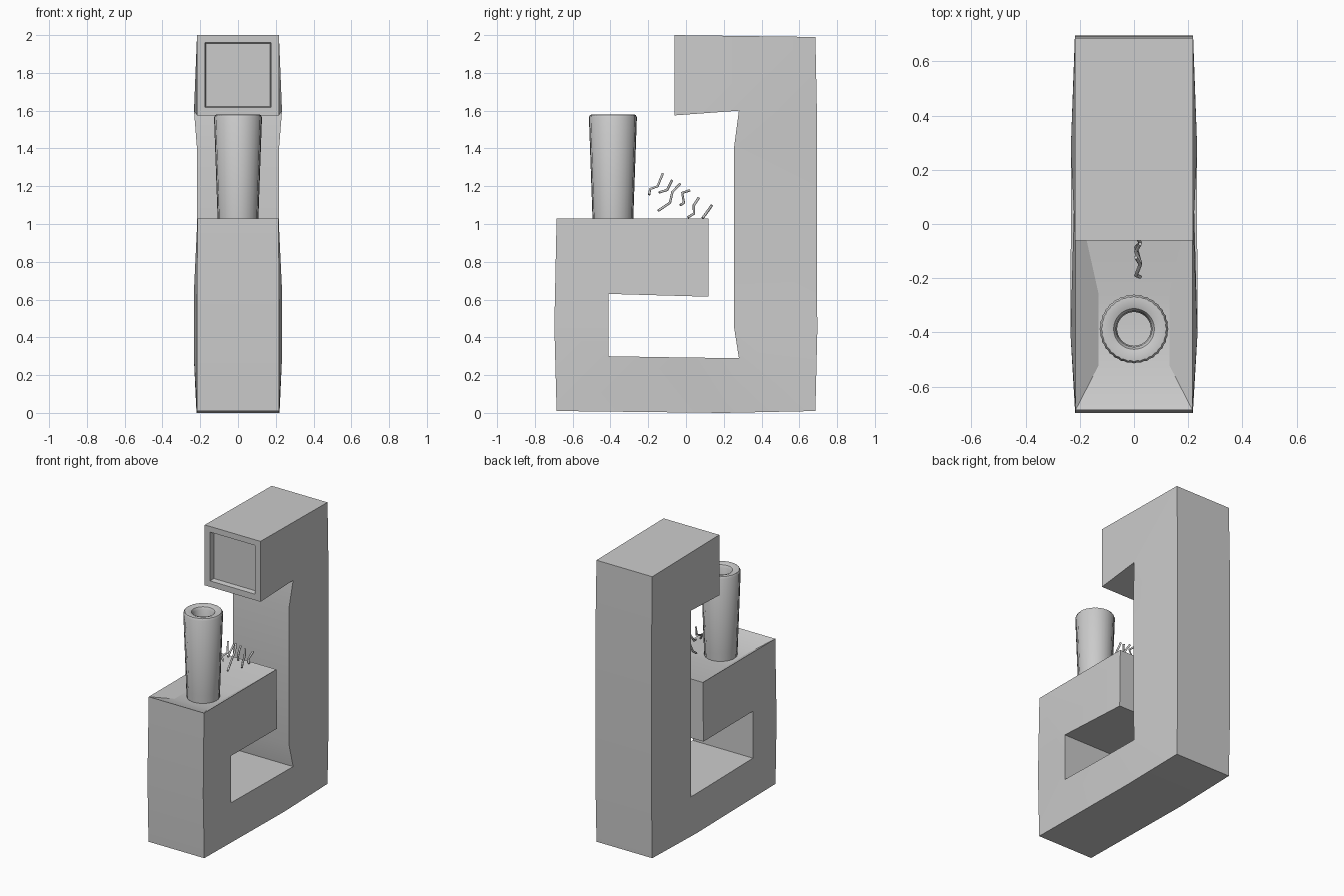
import bpy, bmesh, math

if "Cube" in bpy.data.objects:
    bpy.data.objects.remove(bpy.data.objects["Cube"])


def finish(name, bm, angle=30):
    bmesh.ops.recalc_face_normals(bm, faces=bm.faces)
    me = bpy.data.meshes.new(name)
    bm.to_mesh(me)
    bm.free()
    ob = bpy.data.objects.new(name, me)
    bpy.context.collection.objects.link(ob)
    bpy.ops.object.select_all(action='DESELECT')
    ob.select_set(True)
    bpy.context.view_layer.objects.active = ob
    bpy.ops.object.shade_smooth_by_angle(angle=math.radians(angle))
    return ob


# Hooked square body: cross-sections as inner (y, z, half width), outer (y, z, half width)
sections = [
    ((-0.06, 1.575, .217), (-0.06, 2.0, .217)),
    ((0.28, 1.60, .233), (0.685, 1.99, .217)),
    ((0.255, 1.41, .218), (0.693, 1.60, .218)),
    ((0.255, 0.45, .218), (0.695, 0.42, .218)),
    ((0.28, 0.29, .233), (0.685, 0.01, .217)),
    ((0.0, 0.293, .233), (0.2, 0.0, .220)),
    ((-0.41, 0.30, .234), (-0.685, 0.01, .217)),
    ((-0.41, 0.46, .234), (-0.697, 0.46, .217)),
    ((-0.41, 0.63, .234), (-0.685, 1.03, .215)),
    ((0.12, 0.615, .22), (0.12, 1.03, .215)),
]
bm = bmesh.new()
rings = []
for (ya, za, wa), (yb, zb, wb) in sections:
    rings.append([bm.verts.new(p) for p in
                  [(-wa, ya, za), (wa, ya, za), (wb, yb, zb), (-wb, yb, zb)]])
top = None
for a, b in zip(rings, rings[1:]):
    for i in range(4):
        j = (i + 1) % 4
        f = bm.faces.new([a[i], a[j], b[j], b[i]])
        if i == 2:
            top = f
bm.faces.new(rings[-1])

# Shallow funnel in the lower block's top, where the cup sits
outer = list(top.verts)
bm.faces.remove(top)
inner = []
for v in outer:
    x = math.copysign(0.13, v.co.x)
    inner.append(bm.verts.new((x, -0.26 if v.co.y > 0 else -0.52, 0.975)))
for i in range(4):
    j = (i + 1) % 4
    bm.faces.new([outer[i], outer[j], inner[j], inner[i]])
bm.faces.new(inner)

# Recessed window at the upper end
frame = rings[0]
for half_w, z0, z1, y in [(.175, 1.617, 1.96, -0.06), (.17, 1.622, 1.955, -0.025)]:
    nxt = [bm.verts.new(p) for p in
           [(-half_w, y, z0), (half_w, y, z0), (half_w, y, z1), (-half_w, y, z1)]]
    for i in range(4):
        j = (i + 1) % 4
        bm.faces.new([frame[i], frame[j], nxt[j], nxt[i]])
    frame = nxt
bm.faces.new(frame)
finish("body", bm)

# Fluted, tapered cup with a thick rounded rim
bm = bmesh.new()
N = 64
profile = [(.062, .975), (.106, .975), (.108, 1.03), (.127, 1.565), (.120, 1.578),
           (.098, 1.58), (.075, 1.572), (.066, 1.555), (.062, 1.40)]
loops = []
for k, (r, z) in enumerate(profile):
    ring = []
    for i in range(N):
        rr = r - (0.003 if k in (1, 2, 3, 4) and i % 2 else 0)
        t = 2 * math.pi * i / N
        ring.append(bm.verts.new((rr * math.cos(t), -0.387 + rr * math.sin(t), z)))
    loops.append(ring)
for k in range(len(loops)):
    a, b = loops[k], loops[(k + 1) % len(loops)]
    for i in range(N):
        j = (i + 1) % N
        bm.faces.new([a[i], a[j], b[j], b[i]])
finish("cup", bm, 40)

# Thin bent wires floating behind the cup, (y, z) points
wires = [
    [(-.195, 1.155), (-.19, 1.185), (-.15, 1.20), (-.123, 1.268)],
    [(-.143, 1.167), (-.10, 1.18), (-.074, 1.232)],
    [(-.148, 1.07), (-.085, 1.112), (-.072, 1.17), (-.03, 1.213)],
    [(-.03, 1.10), (-.011, 1.112), (-.02, 1.165), (.02, 1.178)],
    [(.01, 1.035), (.042, 1.055), (.042, 1.10), (.068, 1.14)],
    [(.088, 1.032), (.106, 1.055), (.137, 1.10)],
]
for n, pts in enumerate(wires):
    cu = bpy.data.curves.new(f"wire_{n + 1}", 'CURVE')
    cu.dimensions = '3D'
    cu.bevel_depth = 0.007
    cu.bevel_resolution = 1
    cu.use_fill_caps = True
    sp = cu.splines.new('POLY')
    sp.points.add(len(pts) - 1)
    for i, (y, z) in enumerate(pts):
        sp.points[i].co = (0.015 + 0.008 * (-1) ** i, y, z, 1)
    bpy.context.collection.objects.link(bpy.data.objects.new(f"wire_{n + 1}", cu))
